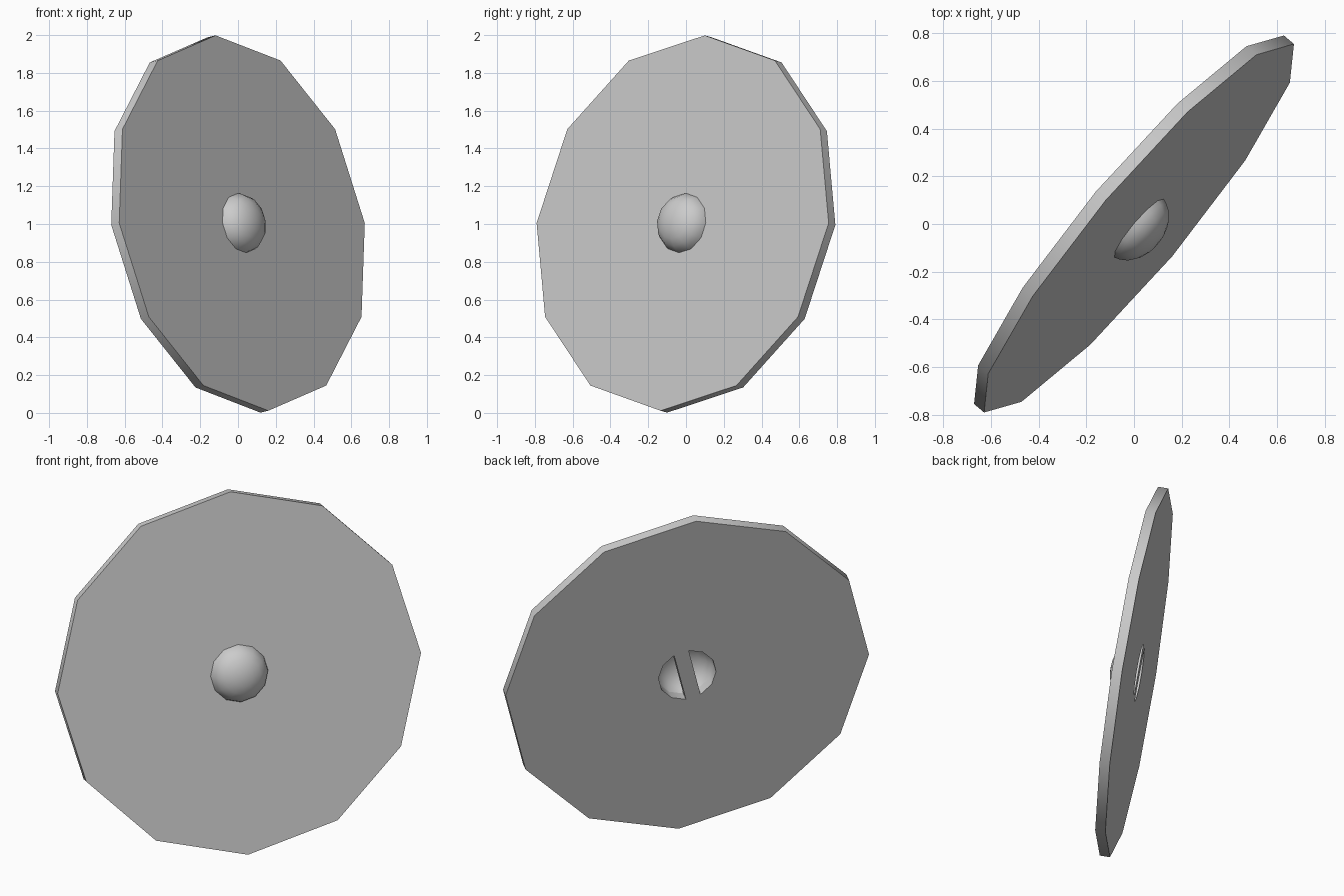
import bpy, bmesh
from math import cos, sin, pi, radians
from mathutils import Matrix, Vector

if "Cube" in bpy.data.objects:
    bpy.data.objects.remove(bpy.data.objects["Cube"])

SIDES = 12
RADIUS, HALF = 1.01, 0.028      # plate radius, half thickness
HOLE = 0.16                     # opening behind the boss

# Leaning pose: face looks to the front right and slightly up
u = Vector((0.65, 0.773, 0)).normalized()
v = Vector((-0.14, 0.1175, 0.995))
v = (v - u * v.dot(u)).normalized()
n = u.cross(v)
POSE = Matrix.Translation((0, 0, 1)) @ Matrix((u, v, n)).transposed().to_4x4()


def ring(bm, r, z):
    return [bm.verts.new((r * cos(2 * pi * i / SIDES), r * sin(2 * pi * i / SIDES), z))
            for i in range(SIDES)]


def bridge(bm, a, b, skip=()):
    for i in range(SIDES):
        if i not in skip:
            j = (i + 1) % SIDES
            bm.faces.new((a[i], a[j], b[j], b[i]))


def finish(bm, name, recalc=True):
    if recalc:
        bmesh.ops.recalc_face_normals(bm, faces=bm.faces)
    mesh = bpy.data.meshes.new(name)
    bm.to_mesh(mesh)
    bm.free()
    ob = bpy.data.objects.new(name, mesh)
    bpy.context.collection.objects.link(ob)
    ob.matrix_world = POSE
    bpy.ops.object.select_all(action='DESELECT')
    ob.select_set(True)
    bpy.context.view_layer.objects.active = ob
    bpy.ops.object.shade_smooth_by_angle(angle=radians(40))


# Round plate with a central opening crossed by a grip bar
bm = bmesh.new()
outer_b, outer_f = ring(bm, RADIUS, -HALF), ring(bm, RADIUS, HALF)
inner_b, inner_f = ring(bm, HOLE, -HALF), ring(bm, HOLE, HALF)
bridge(bm, outer_b, outer_f)
bridge(bm, outer_f, inner_f)
bridge(bm, inner_b, outer_b)
bridge(bm, inner_f, inner_b, skip=(2, 8))
for r in (inner_b, inner_f):
    bm.faces.new((r[2], r[3], r[8], r[9]))
for a, b in ((3, 8), (2, 9)):
    bm.faces.new((inner_b[a], inner_b[b], inner_f[b], inner_f[a]))
finish(bm, "shield_plate")

# Hollow domed boss: short steep rim, then a smooth dome
bm = bmesh.new()
profile = [(0.16, 0), (0.153, 0.022), (0.133, 0.053), (0.10, 0.078), (0.055, 0.095)]
rings = [ring(bm, r, HALF + h) for r, h in profile]
for a, b in zip(rings, rings[1:]):
    bridge(bm, a, b)
tip = bm.verts.new((0, 0, HALF + 0.102))
for i in range(SIDES):
    bm.faces.new((rings[-1][i], rings[-1][(i + 1) % SIDES], tip))
finish(bm, "boss", recalc=False)
